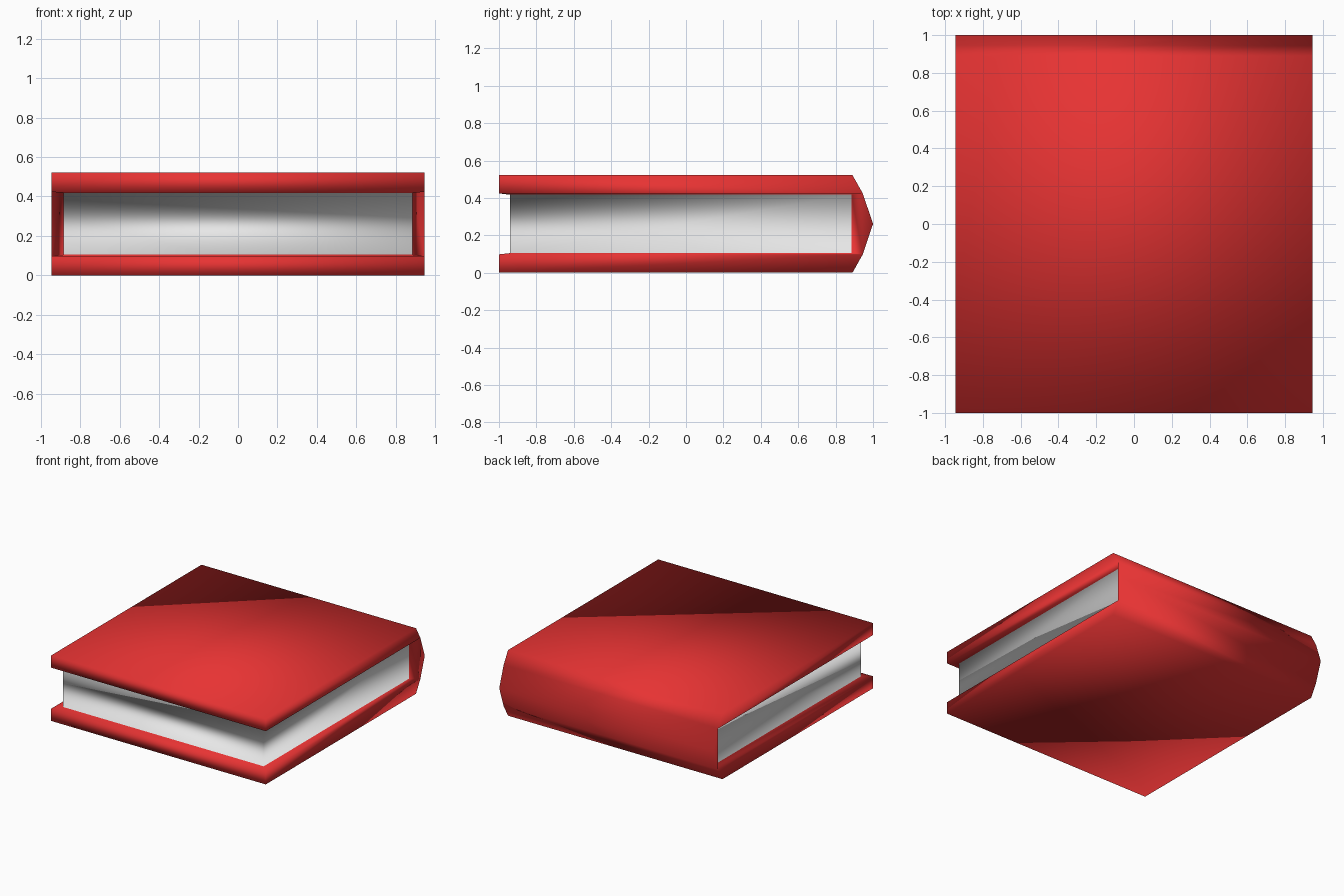
import bpy
import bmesh

cube = bpy.data.objects.get("Cube")
if cube:
    bpy.data.objects.remove(cube, do_unlink=True)


def make_material(name, color):
    mat = bpy.data.materials.new(name)
    mat.use_nodes = True
    mat.diffuse_color = color
    mat.node_tree.nodes["Principled BSDF"].inputs["Base Color"].default_value = color
    return mat


COVER, PAGES = 0, 1
HALF_WIDTH = 0.945   # cover half width
PAGE_HALF = 0.885    # recessed page block half width
MID_Z = 0.261        # spine ridge height

# Side profile (y, height above or below the middle)
profile = {
    "board": (-1.0, 0.261),    # outer front edge of a board
    "bend": (0.89, 0.261),     # board turns into the spine
    "hinge": (0.945, 0.163),   # spine meets the recess
    "lip": (-1.0, 0.163),      # inner front edge of a board
    "page_front": (-0.94, 0.156),
    "page_back": (0.885, 0.156),
}

bm = bmesh.new()
verts = {}
for side in (-1, 1):
    for level in (-1, 1):
        for name, (y, h) in profile.items():
            x = PAGE_HALF if name.startswith("page") else HALF_WIDTH
            verts[name, side, level] = bm.verts.new((side * x, y, MID_Z + level * h))
    verts["ridge", side, 0] = bm.verts.new((side * HALF_WIDTH, 1.0, MID_Z))


def face(keys, material=COVER):
    f = bm.faces.new([verts[k] for k in keys])
    f.material_index = material
    f.smooth = True


def strip(a, b, material=COVER):
    """Span the full width between two profile points (name, level)."""
    face([(a[0], -1, a[1]), (a[0], 1, a[1]),
          (b[0], 1, b[1]), (b[0], -1, b[1])], material)


# Boards, front lips and the two slopes of the spine
for level in (-1, 1):
    strip(("board", level), ("bend", level))
    strip(("bend", level), ("hinge", level))
    strip(("hinge", level), ("ridge", 0))
    strip(("board", level), ("lip", level))
    strip(("lip", level), ("page_front", level))

# Front edge of the page block
strip(("page_front", -1), ("page_front", 1), PAGES)

for side in (-1, 1):
    for level in (-1, 1):
        # Board ends and inner rim of each board
        face([(n, side, level) for n in ("board", "bend", "hinge", "lip")])
        face([(n, side, level) for n in ("lip", "hinge", "page_back", "page_front")])
    # Spine end, inside of the spine and side of the page block
    face([("hinge", side, -1), ("ridge", side, 0), ("hinge", side, 1)])
    face([("hinge", side, -1), ("hinge", side, 1),
          ("page_back", side, 1), ("page_back", side, -1)])
    face([("page_front", side, -1), ("page_back", side, -1),
          ("page_back", side, 1), ("page_front", side, 1)], PAGES)

bmesh.ops.recalc_face_normals(bm, faces=bm.faces[:])
mesh = bpy.data.meshes.new("book")
bm.to_mesh(mesh)
bm.free()
mesh.materials.append(make_material("cover_red", (0.8, 0.033, 0.033, 1)))
mesh.materials.append(make_material("page_white", (0.8, 0.8, 0.8, 1)))
bpy.context.collection.objects.link(bpy.data.objects.new("book", mesh))
